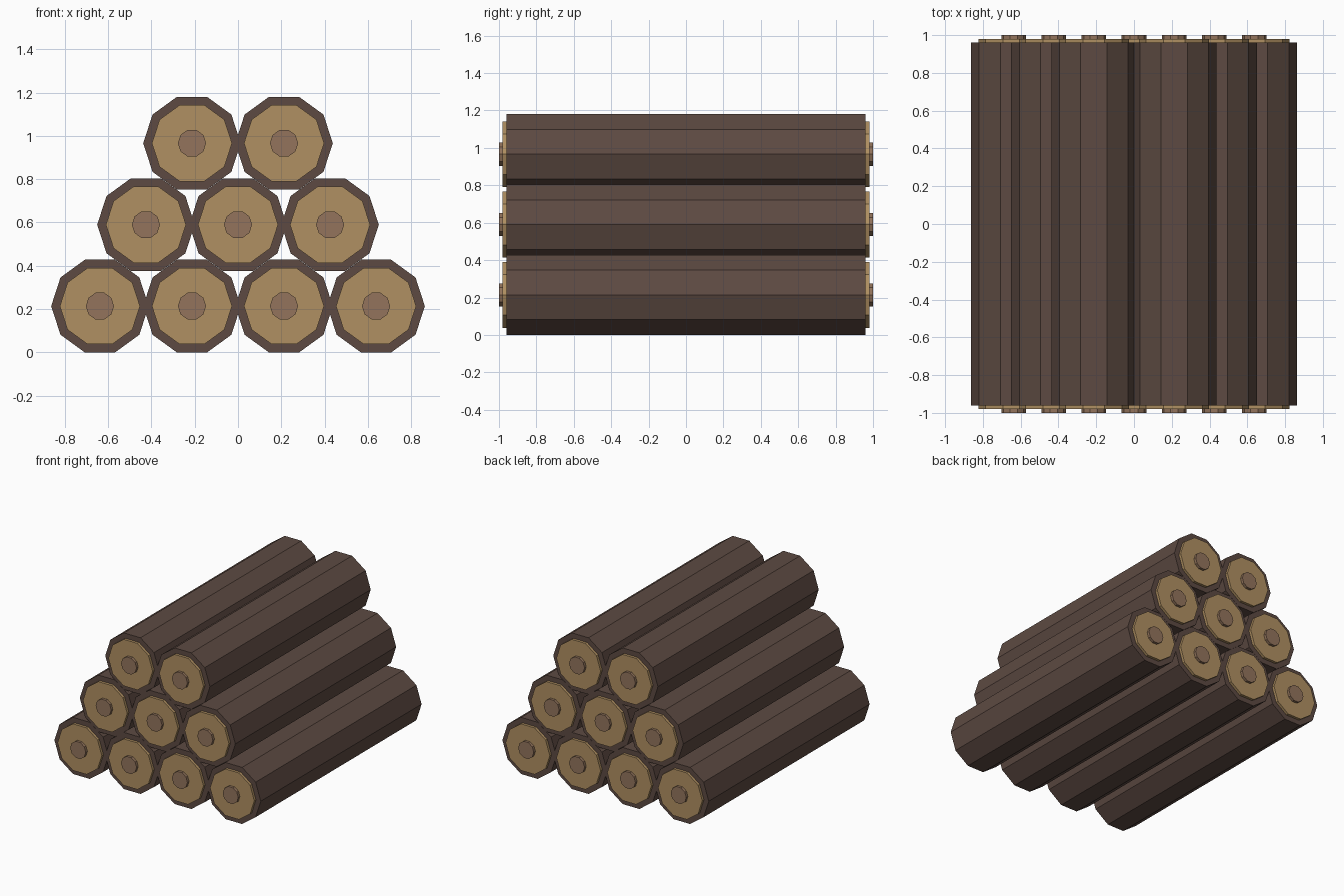
import bpy
import math

cube = bpy.data.objects.get("Cube")
if cube:
    bpy.data.objects.remove(cube, do_unlink=True)


def make_material(name, srgb):
    linear = [((c / 255 + 0.055) / 1.055) ** 2.4 for c in srgb] + [1.0]
    mat = bpy.data.materials.new(name)
    mat.use_nodes = True
    mat.diffuse_color = linear
    mat.node_tree.nodes["Principled BSDF"].inputs["Base Color"].default_value = linear
    return mat


bark = make_material("dark bark", (93, 74, 66))
cut_wood = make_material("pale cut wood", (176, 144, 98))
heart_wood = make_material("heartwood", (147, 116, 92))

SIDES = 10
RADIUS = 0.225
SPACING = 0.425
ROW_RISE = 0.376
APOTHEM = RADIUS * math.cos(math.pi / SIDES)


def prism(name, radius, y_start, y_end, x, z, mat):
    """Ten-sided prism along y with a flat side on top."""
    bpy.ops.mesh.primitive_cylinder_add(
        vertices=SIDES, radius=radius, depth=abs(y_end - y_start),
        location=(x, (y_start + y_end) / 2, z),
        rotation=(math.pi / 2, math.pi / 2, 0))
    obj = bpy.context.object
    obj.name = name
    obj.data.materials.append(mat)
    bpy.ops.object.shade_flat()
    return obj


# Stacked rows of logs, each with a cut face and heartwood at both ends
for row, count in enumerate((4, 3, 2)):
    z = APOTHEM + row * ROW_RISE
    for i in range(count):
        x = (i - (count - 1) / 2) * SPACING
        tag = f"row{row + 1}_{i + 1}"
        prism(f"log_{tag}", RADIUS, -0.96, 0.96, x, z, bark)
        for end, side in (("front", -1), ("back", 1)):
            prism(f"{end}_cut_face_{tag}", 0.185, side * 0.95, side * 0.98, x, z, cut_wood)
            prism(f"{end}_heartwood_{tag}", 0.065, side * 0.97, side * 1.0, x, z, heart_wood)
